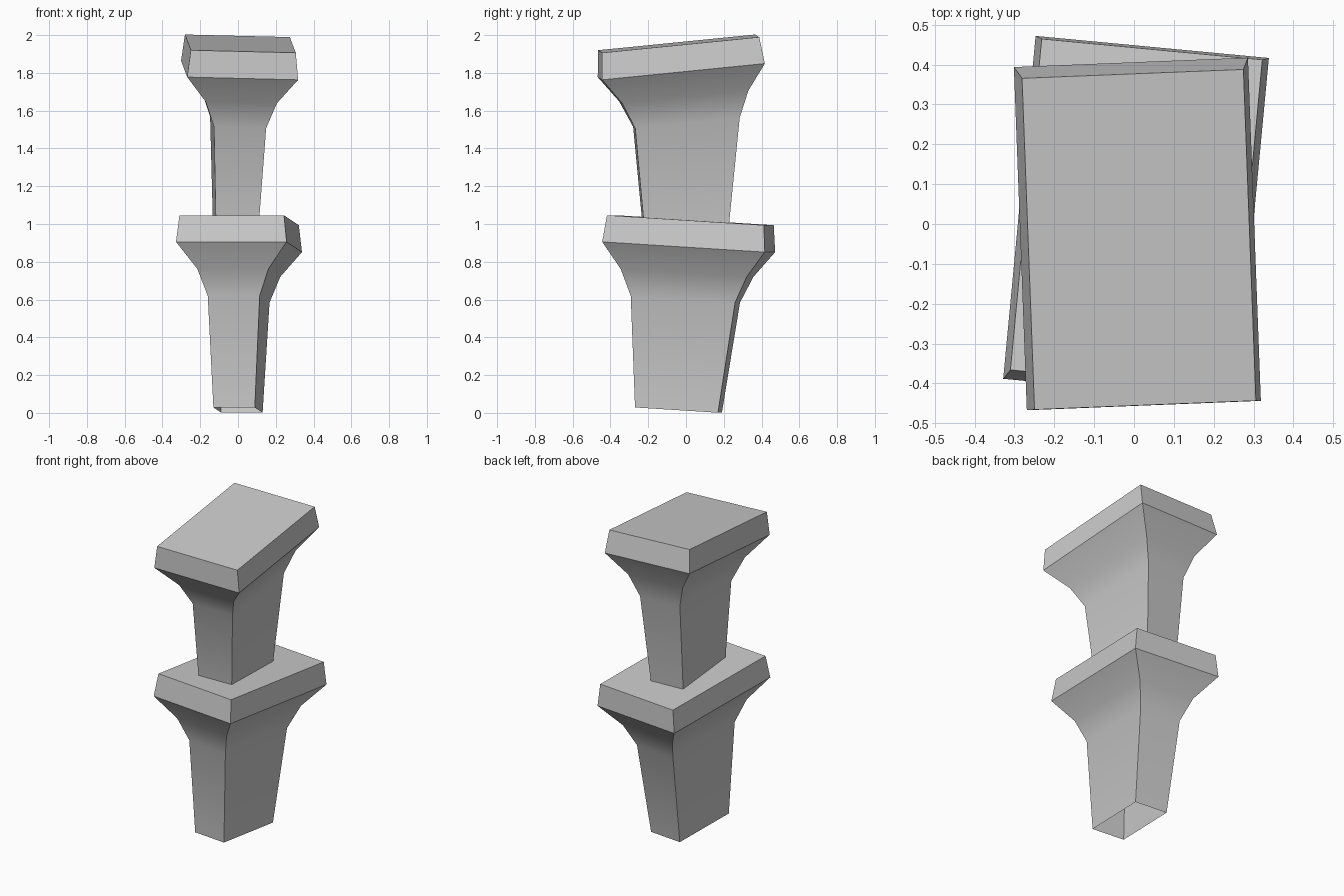
import bpy, bmesh
from math import radians
from mathutils import Vector, Euler

if "Cube" in bpy.data.objects:
    bpy.data.objects.remove(bpy.data.objects["Cube"])

# Profile: height along the axis, half width, half depth
PROFILE = [
    (0.000, 0.110, 0.221),   # open foot
    (0.588, 0.138, 0.278),   # start of flare
    (0.728, 0.189, 0.336),
    (0.865, 0.294, 0.433),   # underside of cap
    (1.007, 0.278, 0.418),   # top of cap
]


def flared_pillar(name, location, angles, foot_shift=0.0):
    """Tapered four-sided pillar with a flared capital, open at the foot."""
    bm = bmesh.new()
    rings = []
    for i, (z, w, d) in enumerate(PROFILE):
        dy = foot_shift if i == 0 else 0.0
        rings.append([bm.verts.new((sx * w, sy * d + dy, z))
                      for sx, sy in ((-1, -1), (1, -1), (1, 1), (-1, 1))])
    for low, high in zip(rings, rings[1:]):
        for k in range(4):
            n = (k + 1) % 4
            bm.faces.new((low[k], low[n], high[n], high[k]))
    bm.faces.new(rings[-1])
    rot = Euler([radians(a) for a in angles]).to_matrix()
    for v in bm.verts:
        v.co = rot @ v.co + Vector(location)
    mesh = bpy.data.meshes.new(name)
    bm.to_mesh(mesh)
    bm.free()
    obj = bpy.data.objects.new(name, mesh)
    bpy.context.collection.objects.link(obj)
    bpy.ops.object.select_all(action='DESELECT')
    obj.select_set(True)
    bpy.context.view_layer.objects.active = obj
    bpy.ops.object.shade_smooth_by_angle(angle=radians(30))
    return obj


# Two slightly crooked pillars, stacked
flared_pillar("lower_pillar", (0, -0.04, 0.015), (-3.6, 0, -5.4))
flared_pillar("upper_pillar", (-0.016, 0.06, 0.953), (5.7, 1.4, 2.3), foot_shift=-0.06)
